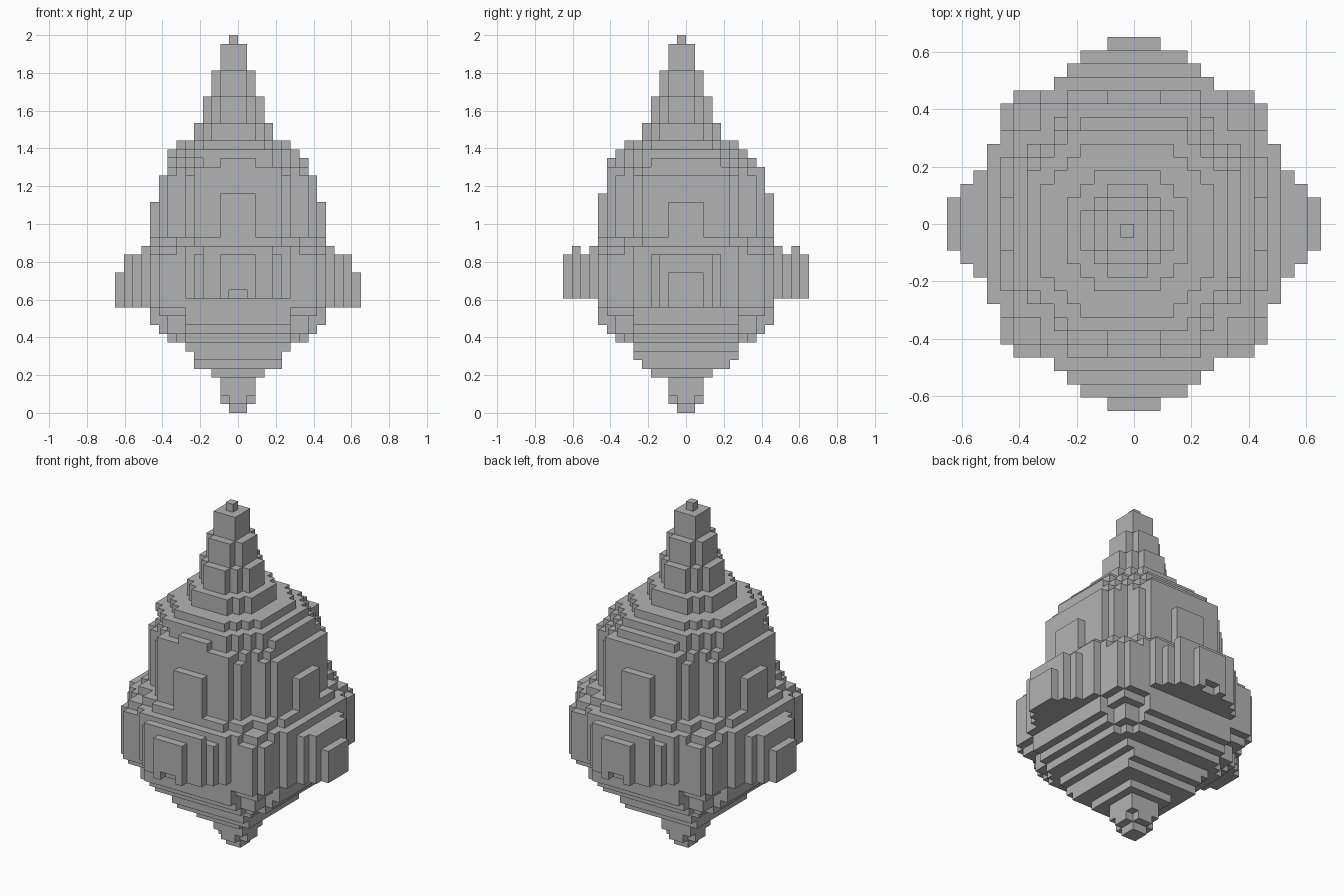
import bpy, bmesh
from mathutils import Vector

UNIT = 2 / 43  # size of one building block

cube = bpy.data.objects.get("Cube")
if cube:
    bpy.data.objects.remove(cube, do_unlink=True)

stone = bpy.data.materials.new("grey_stone")
stone.use_nodes = True
GREY = (0.45, 0.45, 0.45, 1)
stone.diffuse_color = GREY
stone.node_tree.nodes["Principled BSDF"].inputs["Base Color"].default_value = GREY

parts = {}


def box(part, x0, x1, y0, y1, z0, z1):
    """Fill a box of blocks in the named part."""
    cells = parts.setdefault(part, set())
    cells.update((x, y, z) for x in range(x0, x1)
                 for y in range(y0, y1) for z in range(z0, z1))


def layer(part, z0, z1, *sizes, shift=0):
    """Stack a four-way symmetric section made of crossed rectangles."""
    for a, b in sizes:
        for w, d in ((a, b), (b, a)):
            box(part, -w - shift, w, -d - shift, d, z0, z1)


def bulge(part, axis, reach, half, z0, z1):
    """Add a slab that sticks out equally on both sides along one axis."""
    w, d = (reach, half) if axis == "x" else (half, reach)
    box(part, -w, w, -d, d, z0, z1)


# Pointed foot and stepped underside
layer("foot", 0, 1, (1, 1))
layer("foot", 1, 2, (2, 1))
layer("foot", 2, 4, (2, 2))
box("underside", -3, 3, -4, 3, 4, 5)
layer("underside", 5, 6, (5, 5))
box("underside", -5, 5, -6, 6, 6, 7)
layer("underside", 7, 8, (6, 6))
layer("underside", 8, 9, (8, 6), (7, 7))
layer("underside", 9, 10, (9, 6), (8, 8))
layer("underside", 10, 11, (10, 6), (8, 8))
layer("underside", 11, 12, (10, 6), (9, 9))

# Wide belt with stepped projections on all four sides
layer("belt", 12, 18, (10, 9))
layer("belt", 18, 19, (10, 7), (9, 9))
layer("belt", 19, 20, (10, 5), (9, 7))
for reach, half, low, high in ((11, 6, 12, 19), (12, 4, 12, 18),
                               (13, 3, 12, 18), (14, 2, 12, 16)):
    bulge("side_porch", "x", reach, half, low, high)
for reach, half, low, high in ((11, 6, 13, 19), (12, 5, 13, 18),
                               (13, 4, 13, 18), (14, 2, 13, 18)):
    bulge("front_and_back_porch", "y", reach, half, low, high)
for side in (-13, 12):
    box("front_and_back_porch", -4, 4, side, side + 1, 18, 19)
# Small notch under the outer slabs
parts["front_and_back_porch"] -= {(x, y, 13) for x in (-1, 0) for y in (-14, 13)}

# Tower with fluted corners and a raised panel per face
layer("tower", 20, 27, (9, 5), (8, 6))
bulge("tower_panel", "x", 10, 2, 20, 24)
bulge("tower_panel", "y", 10, 2, 20, 25)

# Stepped dome
box("dome", -5, 5, -9, 9, 27, 28)
box("dome", -2, 2, -9, 8, 28, 29)
layer("dome", 27, 28, (8, 5), (7, 6))
layer("dome", 28, 29, (8, 4), (7, 5), (6, 6))
layer("dome", 29, 30, (7, 4), (6, 5), shift=1)
layer("dome", 30, 31, (6, 3), (5, 4), shift=1)

# Spire, narrowing to a single block
layer("spire", 31, 33, (4, 2), (3, 3), shift=1)
layer("spire", 33, 36, (3, 1), (2, 2), shift=1)
layer("spire", 36, 39, (2, 1), shift=1)
layer("spire", 39, 42, (1, 1), shift=1)
layer("spire", 42, 43, (0, 0), shift=1)

# Give every block to one part only
filled = set()
for cells in parts.values():
    cells -= filled
    filled |= cells


def build(name, cells):
    """Make a mesh from the exposed block faces and merge flat areas."""
    bm = bmesh.new()
    for cell in sorted(cells):
        for axis in range(3):
            for sign in (0, 1):
                neighbour = list(cell)
                neighbour[axis] += 2 * sign - 1
                if tuple(neighbour) in filled:
                    continue
                u, v = Vector(), Vector()
                u[(axis + 1) % 3] = v[(axis + 2) % 3] = 1
                start = Vector(cell)
                start[axis] += sign
                corners = [start, start + u, start + u + v, start + v]
                if not sign:
                    corners.reverse()
                bm.faces.new([bm.verts.new(c * UNIT) for c in corners])
    bmesh.ops.remove_doubles(bm, verts=bm.verts, dist=UNIT / 100)
    bmesh.ops.dissolve_limit(bm, angle_limit=0.01, verts=bm.verts, edges=bm.edges)
    mesh = bpy.data.meshes.new(name)
    bm.to_mesh(mesh)
    bm.free()
    mesh.materials.append(stone)
    bpy.context.collection.objects.link(bpy.data.objects.new(name, mesh))


for name, cells in parts.items():
    build(name, cells)
